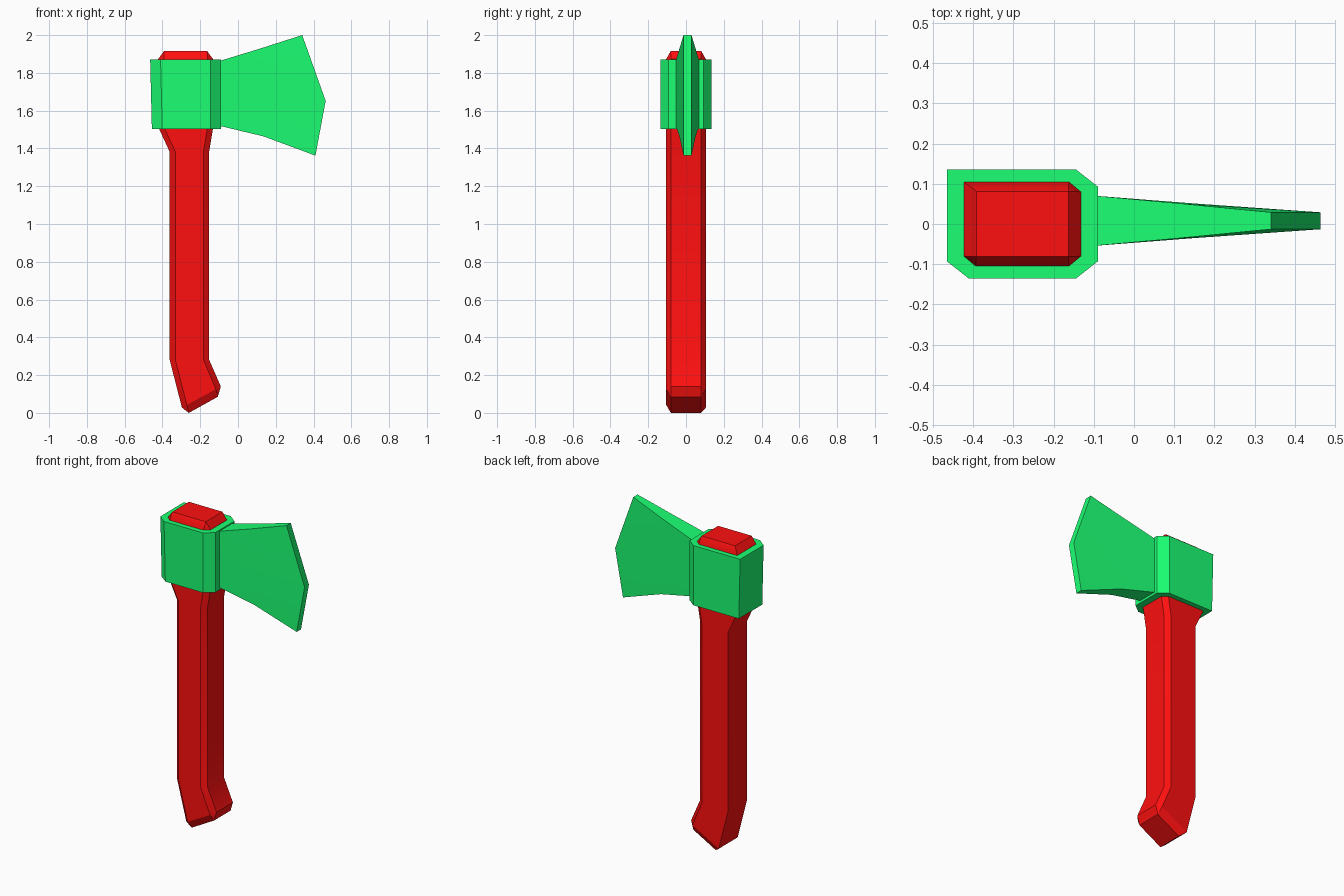
import bpy, bmesh, math
from mathutils import Vector

if "Cube" in bpy.data.objects:
    bpy.data.objects.remove(bpy.data.objects["Cube"])


def material(name, rgb):
    m = bpy.data.materials.new(name)
    m.diffuse_color = (*rgb, 1)
    m.use_nodes = True
    m.node_tree.nodes["Principled BSDF"].inputs["Base Color"].default_value = m.diffuse_color
    return m


def ring(left, right, hy, cx, cy):
    """Rectangle spanning left->right (x, z) and +-hy, three corners chamfered."""
    a, b = Vector((left[0], 0, left[1])), Vector((right[0], 0, right[1]))
    u = (b - a).normalized() * cx
    y, yc = Vector((0, hy, 0)), Vector((0, hy - cy, 0))
    return [a + y, a - yc, a + u - y, b - u - y, b - yc, b + yc, b - u + y]


def loft(name, rings, mat):
    bm = bmesh.new()
    loops = [[bm.verts.new(p) for p in r] for r in rings]
    n = len(loops[0])
    for lo, hi in zip(loops, loops[1:]):
        for i in range(n):
            j = (i + 1) % n
            bm.faces.new((lo[i], lo[j], hi[j], hi[i]))
    bm.faces.new(loops[0])
    bm.faces.new(loops[-1])
    bmesh.ops.remove_doubles(bm, verts=bm.verts, dist=1e-4)
    bmesh.ops.recalc_face_normals(bm, faces=bm.faces)
    me = bpy.data.meshes.new(name)
    bm.to_mesh(me)
    bm.free()
    me.materials.append(mat)
    ob = bpy.data.objects.new(name, me)
    bpy.context.collection.objects.link(ob)
    # soften only the gentle bends
    bpy.ops.object.select_all(action='DESELECT')
    ob.select_set(True)
    bpy.context.view_layer.objects.active = ob
    bpy.ops.object.shade_smooth_by_angle(angle=math.radians(30))
    return ob


red = material("red_handle", (1.0, 0.005, 0.005))
green = material("green_head", (0.011, 1.0, 0.17))

# Handle: bevelled end, tilted grip, straight shaft, flare, bevelled cap
C = (0.105, 0.03, 0.025)
loft("handle", [
    ring((-0.26, 0.0), (-0.107, 0.085), 0.08, 0, 0),
    ring((-0.297, 0.028), (-0.091, 0.14), *C),
    ring((-0.362, 0.282), (-0.153, 0.282), *C),
    ring((-0.362, 1.383), (-0.153, 1.383), *C),
    ring((-0.417, 1.502), (-0.133, 1.502), *C),
    ring((-0.423, 1.873), (-0.132, 1.873), *C),
    ring((-0.392, 1.915), (-0.163, 1.915), 0.081, 0, 0),
], red)

# Head collar around the top of the handle
loft("axe_collar", [
    ring((-0.456, 1.503), (-0.09, 1.503), 0.136, 0.055, 0.043),
    ring((-0.465, 1.872), (-0.09, 1.872), 0.136, 0.055, 0.043),
], green)

# Blade: sections from collar to cutting edge (bottom, middle, top, half thickness)
sections = [
    ((-0.095, 1.519), (-0.095, 1.69), (-0.095, 1.864), 0.062),
    ((0.135, 1.464), (0.15, 1.68), (0.115, 1.928), 0.043),
    ((0.41, 1.362), (0.464, 1.652), (0.34, 2.0), 0.021),
]
loft("axe_blade", [
    [Vector((x, 0.008 + s * h, z))
     for s, pts in ((-1, (b, m, t)), (1, (t, m, b))) for x, z in pts]
    for b, m, t, h in sections
], green)
